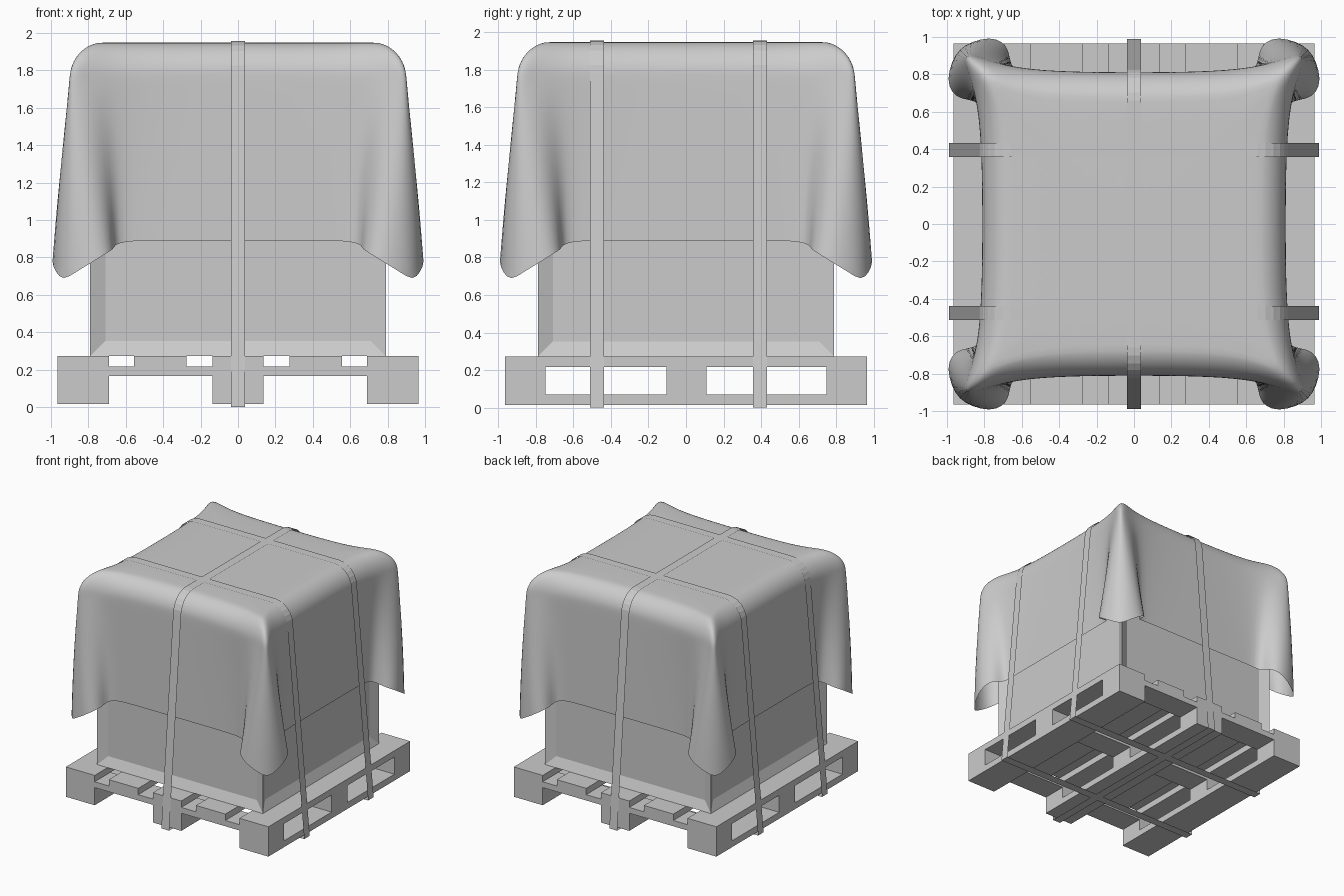
import bpy, bmesh
from math import sin, cos, pi
from mathutils import Vector

if "Cube" in bpy.data.objects:
    bpy.data.objects.remove(bpy.data.objects["Cube"])


def finish(name, bm):
    bmesh.ops.recalc_face_normals(bm, faces=bm.faces)
    me = bpy.data.meshes.new(name)
    bm.to_mesh(me)
    bm.free()
    ob = bpy.data.objects.new(name, me)
    bpy.context.collection.objects.link(ob)
    return ob


def add_box(bm, x0, x1, y0, y1, z0, z1):
    geo = bmesh.ops.create_cube(bm, size=1)
    for v in geo['verts']:
        v.co = Vector(((x0 + x1) / 2 + v.co.x * (x1 - x0),
                       (y0 + y1) / 2 + v.co.y * (y1 - y0),
                       (z0 + z1) / 2 + v.co.z * (z1 - z0)))


def boxes(name, items):
    bm = bmesh.new()
    for it in items:
        add_box(bm, *it)
    return finish(name, bm)


# Pallet: deck boards, cross boards, blocks and skids
E = 0.965
cols = [(-E, -0.69), (-0.135, 0.135), (0.69, E)]
rows = [(-E, -0.75), (-0.105, 0.11), (0.75, E)]
deck = cols + [(-0.555, -0.275), (0.275, 0.555)]
boxes("pallet_deck_boards", [(*c, -E, E, 0.217, 0.272) for c in deck])
boxes("pallet_cross_boards", [(-E, E, *r, 0.167, 0.217) for r in rows])
boxes("pallet_blocks", [(*c, *r, 0.07, 0.167) for c in cols for r in rows])
boxes("pallet_skids", [(*c, -E, E, 0.015, 0.07) for c in cols])

# Crate with a recessed panel on every side
bm = bmesh.new()
add_box(bm, -0.79, 0.79, -0.79, 0.79, 0.272, 1.84)
bm.normal_update()
sides = [f for f in bm.faces if abs(f.normal.z) < 0.5]
bmesh.ops.inset_individual(bm, faces=sides, thickness=0.115)
for f in sides:
    bmesh.ops.translate(bm, verts=f.verts, vec=-0.035 * f.normal)
finish("crate", bm)

# Draped cover: one eighth of each key ring (along, out) from mid side to corner
SHOULDER = [(0, .81), (.3, .813), (.5, .823), (.62, .838), (.69, .852),
            (.74, .865), (.79, .88), (.83, .893), (.87, .903), (.9, .9)]
MIDDLE = [(0, .81), (.3, .811), (.5, .817), (.61, .825), (.67, .845),
          (.71, .89), (.76, .932), (.82, .953), (.88, .948), (.92, .92)]
HEM = [(0, .81), (.3, .81), (.5, .812), (.61, .815), (.662, .84),
       (.665, .92), (.7, .975), (.77, 1.0), (.87, .975), (.935, .935)]
HEM_Z = [.89, .89, .89, .885, .865, .845, .825, .78, .72, .675]


def full_ring(octant):
    # mirror across the diagonal, then turn four times
    side = octant + [(d, a, z) for a, d, z in octant[-2:0:-1]]
    side = [(a, -d, z) for a, d, z in side]
    # side runs from mid front to just before mid right
    side.append((octant[0][1], 0, octant[0][2]))
    side = side[:-1]
    ring = []
    for _ in range(4):
        ring += side
        side = [(-y, x, z) for x, y, z in side]
    return ring


def shoulder_z(i):
    return 1.78 - 0.03 * i / 9


rings = []
for k in range(8):                                  # rounded top edge
    p = k / 8 * pi / 2
    f = 0.8 + 0.2 * sin(p)
    rings.append([(a * f, d * f, shoulder_z(i) + (1.95 - shoulder_z(i)) * cos(p))
                  for i, (a, d) in enumerate(SHOULDER)])
for k in range(11):                                 # hanging sides
    t = k / 10
    m = 0.5
    w0 = (t - m) * (t - 1) / m
    w1 = t * (t - 1) / (m * (m - 1))
    w2 = t * (t - m) / (1 - m)
    rings.append([(s[0] * w0 + c[0] * w1 + h[0] * w2,
                   s[1] * w0 + c[1] * w1 + h[1] * w2,
                   shoulder_z(i) * (1 - t) + HEM_Z[i] * t)
                  for i, (s, c, h) in enumerate(zip(SHOULDER, MIDDLE, HEM))])

bm = bmesh.new()
loops = [[bm.verts.new(p) for p in full_ring(r)] for r in rings]
for lo, hi in zip(loops, loops[1:]):
    n = len(lo)
    for i in range(n):
        bm.faces.new((lo[i], lo[(i + 1) % n], hi[(i + 1) % n], hi[i]))
bm.faces.new(loops[0])
cover = finish("draped_cover", bm)
cover.data.polygons.foreach_set("use_smooth", [True] * len(cover.data.polygons))
sub = cover.modifiers.new("smooth", 'SUBSURF')
sub.levels = sub.render_levels = 1


# Flat straps looped around the load
def strap(name, centre, along_y):
    half = [(0.66 + 0.17 * sin(k * pi / 12), 1.78 + 0.176 * cos(k * pi / 12))
            for k in range(7)] + [(0.99, 0.0)]
    path = half + [(-h, z) for h, z in reversed(half)]
    bm = bmesh.new()
    pairs = []
    for h, z in path:
        pair = []
        for w in (centre - 0.0375, centre + 0.0375):
            pair.append(bm.verts.new((w, h, z) if along_y else (h, w, z)))
        pairs.append(pair)
    for i, (a, b) in enumerate(pairs):
        c, d = pairs[(i + 1) % len(pairs)]
        bm.faces.new((a, b, d, c))
    finish(name, bm)


strap("middle_strap", 0.0, True)
strap("front_strap", -0.475, False)
strap("rear_strap", 0.395, False)
